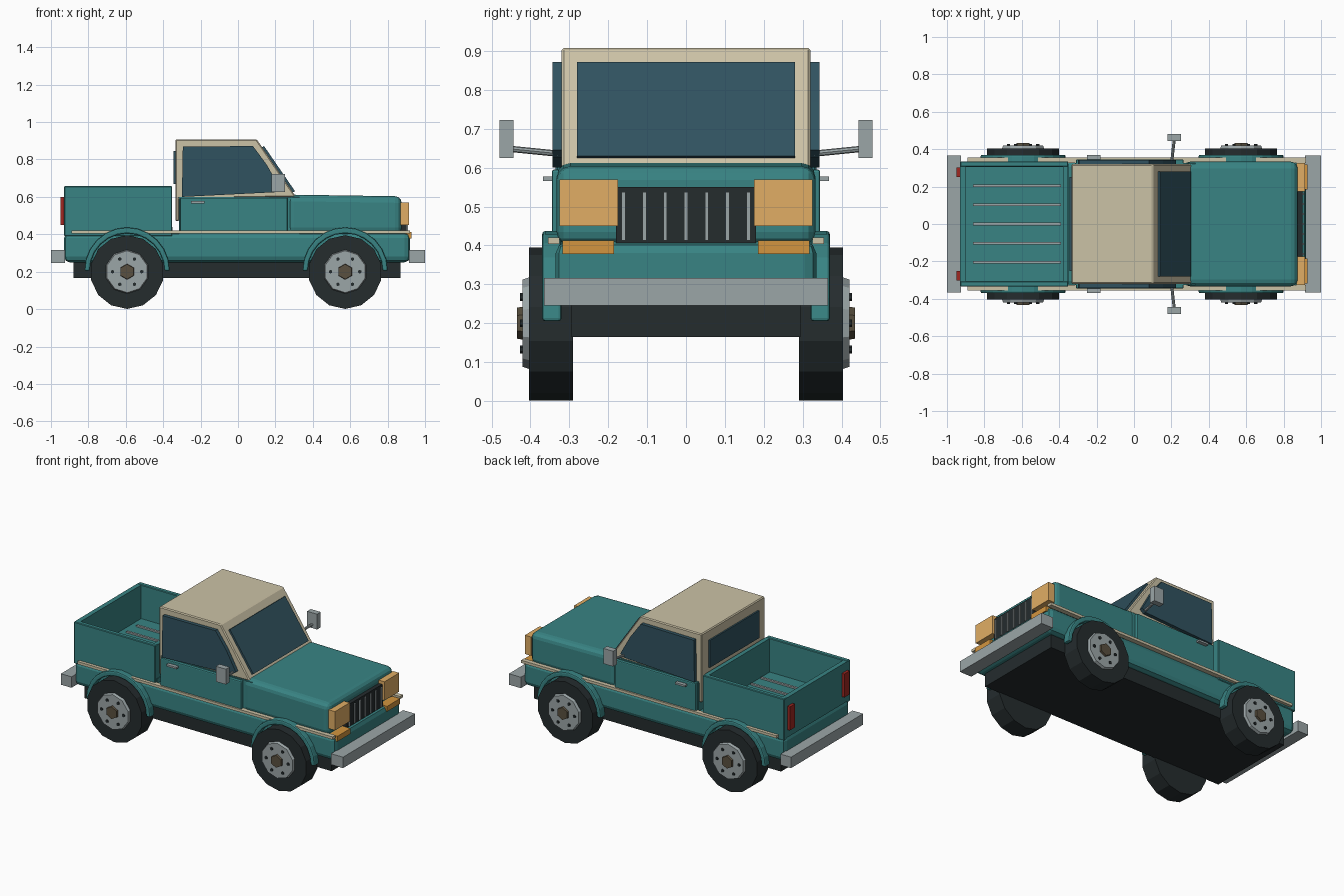
import bpy, bmesh
from math import pi, sin, cos
from mathutils import Matrix, Vector

if "Cube" in bpy.data.objects:
    bpy.data.objects.remove(bpy.data.objects["Cube"])


def material(name, r, g, b):
    m = bpy.data.materials.new(name)
    m.diffuse_color = (r, g, b, 1)
    m.use_nodes = True
    m.node_tree.nodes["Principled BSDF"].inputs["Base Color"].default_value = m.diffuse_color
    return m


TEAL = material("teal_paint", 0.04, 0.23, 0.23)
CREAM = material("cream_paint", 0.60, 0.54, 0.38)
GLASS = material("dark_glass", 0.03, 0.085, 0.115)
BLACK = material("black_rubber", 0.018, 0.025, 0.027)
STEEL = material("steel", 0.33, 0.38, 0.39)
AMBER = material("amber_lamp", 0.75, 0.42, 0.13)
ORANGE = material("orange_lamp", 0.65, 0.30, 0.05)
RED = material("red_lamp", 0.35, 0.02, 0.015)
BRONZE = material("bronze", 0.10, 0.08, 0.05)


def finish(name, bm, mat, mirror=False, bevel=0, segments=2):
    # meshes are kept in world coordinates so mirroring works across y = 0
    bmesh.ops.recalc_face_normals(bm, faces=bm.faces)
    me = bpy.data.meshes.new(name)
    bm.to_mesh(me)
    bm.free()
    ob = bpy.data.objects.new(name, me)
    bpy.context.collection.objects.link(ob)
    me.materials.append(mat)
    if bevel:
        b = ob.modifiers.new("bevel", "BEVEL")
        b.width, b.segments = bevel, segments
    if mirror:
        m = ob.modifiers.new("mirror", "MIRROR")
        m.use_axis = (False, True, False)
        m.use_mirror_merge = False
    return ob


def box(name, x, y, z, mat, **kw):
    bm = bmesh.new()
    size = [b - a for a, b in (x, y, z)]
    mid = [(a + b) / 2 for a, b in (x, y, z)]
    bmesh.ops.create_cube(bm, size=1, matrix=Matrix.Translation(mid) @ Matrix.Diagonal((*size, 1)))
    return finish(name, bm, mat, **kw)


def prism(name, pts, y, mat, **kw):
    # side profile (x, z) extruded along y
    bm = bmesh.new()
    face = bm.faces.new([bm.verts.new((px, y[0], pz)) for px, pz in pts])
    out = bmesh.ops.extrude_face_region(bm, geom=[face])["geom"]
    bmesh.ops.translate(bm, vec=(0, y[1] - y[0], 0),
                        verts=[v for v in out if isinstance(v, bmesh.types.BMVert)])
    return finish(name, bm, mat, **kw)


def disc(name, x, z, y, r0, r1, sides, mat, **kw):
    # cylinder along y, radius r0 inside and r1 outside
    bm = bmesh.new()
    m = Matrix.Translation((x, (y[0] + y[1]) / 2, z)) @ Matrix.Rotation(-pi / 2, 4, "X")
    bmesh.ops.create_cone(bm, cap_ends=True, segments=sides, radius1=r0, radius2=r1,
                          depth=y[1] - y[0], matrix=m)
    return finish(name, bm, mat, **kw)


# chassis and lower body
box("chassis", (-0.88, 0.87), (-0.295, 0.295), (0.165, 0.27), BLACK)
box("lower_body", (-0.93, 0.92), (-0.335, 0.335), (0.25, 0.41), TEAL, bevel=0.03)
box("trim_strip", (-0.89, 0.92), (0.325, 0.355), (0.403, 0.42), CREAM, mirror=True)

# bonnet and middle body
prism("bonnet", [(0.265, 0.40), (0.875, 0.40), (0.875, 0.603), (0.265, 0.612)],
      (-0.333, 0.333), TEAL, bevel=0.035, segments=3)
box("cab_base", (-0.315, 0.33), (-0.325, 0.325), (0.40, 0.60), TEAL)
box("door", (-0.31, 0.265), (0.32, 0.345), (0.415, 0.595), TEAL, mirror=True, bevel=0.006)
box("door_handle", (-0.25, -0.18), (0.345, 0.368), (0.565, 0.577), STEEL, mirror=True)

# cab with sloping windscreen
prism("cab", [(-0.335, 0.47), (-0.335, 0.908), (0.10, 0.908), (0.31, 0.60), (-0.315, 0.59),
              (-0.315, 0.47)], (-0.32, 0.32), CREAM, bevel=0.006, segments=1)
prism("side_window", [(-0.30, 0.60), (-0.295, 0.868), (0.08, 0.872), (0.155, 0.77), (0.225, 0.645),
                      (0.20, 0.625)], (0.31, 0.343), GLASS, mirror=True)
prism("windscreen", [(0.12, 0.86), (0.139, 0.872), (0.305, 0.63), (0.28, 0.62)],
      (-0.28, 0.28), GLASS)
box("rear_window", (-0.345, -0.33), (-0.25, 0.25), (0.67, 0.845), GLASS)

# open load bed
box("bed_floor", (-0.92, -0.35), (-0.32, 0.32), (0.40, 0.44), TEAL)
box("bed_side", (-0.93, -0.352), (0.305, 0.335), (0.39, 0.657), TEAL, mirror=True, bevel=0.004, segments=1)
box("bed_front_wall", (-0.38, -0.352), (-0.31, 0.31), (0.40, 0.655), TEAL)
box("tailgate", (-0.93, -0.90), (-0.31, 0.31), (0.40, 0.655), TEAL)
for i in range(5):
    y = (i - 2) * 0.102
    box("bed_slat", (-0.86, -0.39), (y - 0.007, y + 0.007), (0.435, 0.45), STEEL)

# front face
box("grille", (0.86, 0.90), (-0.18, 0.18), (0.40, 0.55), BLACK)
for i in range(7):
    y = (i - 3) * 0.0535
    box("grille_bar", (0.895, 0.908), (y - 0.005, y + 0.005), (0.412, 0.537), STEEL)
box("headlight", (0.87, 0.915), (0.175, 0.325), (0.45, 0.57), AMBER, mirror=True)
box("turn_signal", (0.87, 0.927), (0.185, 0.317), (0.378, 0.412), ORANGE, mirror=True)

# rear lamps and bumpers
box("tail_light", (-0.948, -0.925), (0.25, 0.303), (0.45, 0.60), RED, mirror=True)
box("front_bumper", (0.915, 1.0), (-0.365, 0.365), (0.246, 0.316), STEEL)
box("rear_bumper", (-1.0, -0.925), (-0.365, 0.365), (0.246, 0.316), STEEL)

# wing mirrors
box("wing_mirror", (0.18, 0.25), (0.443, 0.48), (0.625, 0.723), STEEL, mirror=True)
arm = bmesh.new()
a, b = Vector((0.20, 0.32, 0.635)), Vector((0.215, 0.45, 0.648))
turn = (b - a).to_track_quat("Z", "Y").to_matrix().to_4x4()
bmesh.ops.create_cone(arm, cap_ends=True, segments=8, radius1=0.008, radius2=0.008,
                      depth=(b - a).length, matrix=Matrix.Translation((a + b) / 2) @ turn)
finish("mirror_arm", arm, STEEL, mirror=True)

# wheels and arches
for end, x in (("rear", -0.593), ("front", 0.573)):
    disc(end + "_tyre", x, 0.198, (0.29, 0.404), 0.197, 0.197, 14, BLACK, mirror=True)
    disc(end + "_rim", x, 0.20, (0.39, 0.421), 0.122, 0.112, 10, STEEL, mirror=True)
    disc(end + "_hub", x, 0.20, (0.41, 0.434), 0.044, 0.04, 6, BRONZE, mirror=True)
    for i in range(6):
        t = i * pi / 3
        disc(end + "_lug_nut", x + 0.078 * cos(t), 0.20 + 0.078 * sin(t), (0.415, 0.427),
             0.01, 0.01, 6, BLACK, mirror=True)
    angles = [i * pi / 12 for i in range(13)]
    arch = [(x + 0.228 * cos(t), 0.205 + 0.232 * sin(t)) for t in angles]
    arch += [(x + 0.2 * cos(t), 0.205 + 0.2 * sin(t)) for t in reversed(angles)]
    prism(end + "_wheel_arch", arch, (0.32, 0.37), TEAL, mirror=True, bevel=0.008)
